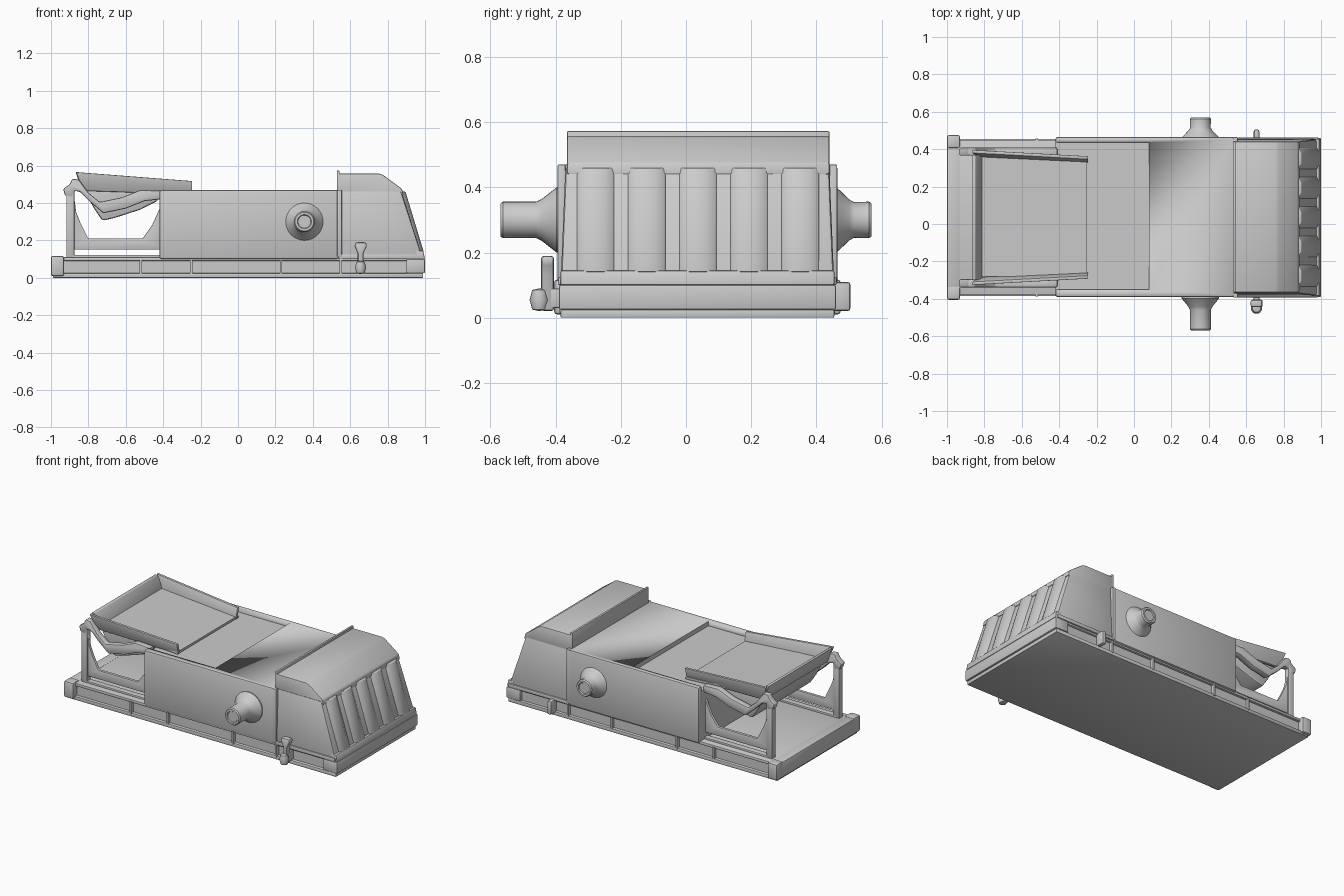
import bpy, bmesh, math
from mathutils import Matrix

MID = 0.035  # the body's own mirror plane in y


def finish(name, bm, bevel=0.0, segs=2):
    bmesh.ops.recalc_face_normals(bm, faces=bm.faces)
    me = bpy.data.meshes.new(name)
    bm.to_mesh(me)
    bm.free()
    ob = bpy.data.objects.new(name, me)
    bpy.context.collection.objects.link(ob)
    bpy.ops.object.select_all(action='DESELECT')
    bpy.context.view_layer.objects.active = ob
    ob.select_set(True)
    if bevel:
        mod = ob.modifiers.new("bevel", 'BEVEL')
        mod.width, mod.segments, mod.limit_method = bevel, segs, 'ANGLE'
        bpy.ops.object.modifier_apply(modifier=mod.name)
    bpy.ops.object.shade_smooth_by_angle(angle=math.radians(35))
    return ob


def loft(name, a, b, bevel=0.0):
    """Closed solid between two matching rings of points."""
    bm = bmesh.new()
    va = [bm.verts.new(p) for p in a]
    vb = [bm.verts.new(p) for p in b]
    n = len(va)
    for i in range(n):
        j = (i + 1) % n
        bm.faces.new((va[i], va[j], vb[j], vb[i]))
    bm.faces.new(va[::-1])
    bm.faces.new(vb)
    return finish(name, bm, bevel)


def prism(name, pts, y0, y1, bevel=0.0):
    """Side profile (x, z) extruded across y."""
    return loft(name, [(x, y0, z) for x, z in pts], [(x, y1, z) for x, z in pts], bevel)


def box(name, x0, x1, y0, y1, z0, z1, bevel=0.0):
    return prism(name, [(x0, z0), (x1, z0), (x1, z1), (x0, z1)], y0, y1, bevel)


def lathe(name, prof, loc, rot, steps=32):
    """Spin (radius, height) around z, then rotate and place."""
    bm = bmesh.new()
    vs = [bm.verts.new((r, 0, h)) for r, h in prof]
    es = [bm.edges.new(p) for p in zip(vs, vs[1:])]
    bmesh.ops.spin(bm, geom=vs + es, axis=(0, 0, 1), cent=(0, 0, 0),
                   angle=math.tau, steps=steps, use_duplicate=False)
    bmesh.ops.remove_doubles(bm, verts=bm.verts, dist=1e-4)
    bmesh.ops.transform(bm, matrix=Matrix.Translation(loc) @ rot, verts=bm.verts)
    return finish(name, bm)


# Base: bottom plate, core and top flange leave a channel along each side
box("base_bottom_plate", -0.99, 0.99, -0.385, 0.455, 0.0, 0.025, 0.004)
box("base_core", -0.98, 0.98, -0.365, 0.435, 0.015, 0.10)
box("base_top_flange", -0.99, 0.99, -0.38, 0.45, 0.09, 0.11, 0.005)
box("base_front_bumper", 0.90, 1.0, -0.39, 0.46, 0.025, 0.10, 0.006)
box("base_rear_bumper", -1.0, -0.93, -0.37, 0.44, 0.01, 0.113, 0.008)
for s in (-1, 1):
    y = MID + s * 0.405
    for x in (-0.52, -0.25, 0.23, 0.55):
        box("base_gusset", x - 0.006, x + 0.006, y - 0.018, y + 0.018, 0.015, 0.10)
    box("rear_corner_lug", -1.0, -0.93, y - 0.035, y + 0.035, 0.01, 0.117, 0.01)

# Main body with a recessed rear deck
body = box("main_body", -0.42, 0.54, -0.39, 0.465, 0.10, 0.47, 0.012)
cutter = box("recess_cutter", -0.5, 0.08, -0.35, 0.435, 0.44, 0.6)
mod = body.modifiers.new("recess", 'BOOLEAN')
mod.object, mod.operation, mod.solver = cutter, 'DIFFERENCE', 'EXACT'
bpy.context.view_layer.objects.active = body
bpy.ops.object.modifier_apply(modifier=mod.name)
bpy.data.objects.remove(cutter)

# Hood: lower part with sloped grille face, narrower cap and rear lip
low = [(0.53, 0.10), (0.99, 0.10), (0.872, 0.465), (0.53, 0.465)]
ring = lambda s: [(x, MID + s * (0.42 - 0.015 * (z > 0.3)), z) for x, z in low]
loft("hood_lower", ring(-1), ring(1), 0.012)
prism("hood_cap", [(0.53, 0.44), (0.885, 0.44), (0.877, 0.475), (0.775, 0.55), (0.755, 0.557),
                   (0.53, 0.557)], -0.365, 0.44, 0.006)
box("hood_rear_lip", 0.528, 0.543, -0.365, 0.44, 0.46, 0.573, 0.004)
for s in (-1, 1):
    y = MID + s * 0.417
    box("hood_seam_strip", 0.53, 0.555, y - 0.012, y + 0.012, 0.11, 0.47, 0.004)
    box("hood_sill", 0.54, 0.985, y - 0.01, y + 0.01, 0.10, 0.125, 0.004)

# Vertical louvres on the sloped face
def face_x(z):
    return 0.99 - (z - 0.10) * 0.118 / 0.365

for i in range(5):
    y = -0.335 + i * 0.157
    section = [(y, -0.01), (y, 0.003), (y + 0.03, 0.022), (y + 0.085, 0.022),
               (y + 0.115, 0.003), (y + 0.115, -0.01)]
    loft("grille_louvre",
         [(face_x(0.14) + d * 0.7, v, 0.14) for v, d in section],
         [(face_x(0.46) + d, v, 0.46) for v, d in section], 0.004)
prism("grille_bottom_bar", [(0.96, 0.10), (1.0, 0.10), (0.99, 0.145), (0.95, 0.145)],
      -0.385, 0.455, 0.005)

# Side pipes with flared roots
pipe = [(0.0, 0.0), (0.1, 0.0), (0.1, 0.012), (0.086, 0.03), (0.064, 0.058), (0.056, 0.075)]
for s, root, end in ((-1, -0.385, 0.185), (1, 0.455, 0.115)):
    tip = [(0.056, end - 0.008), (0.05, end), (0.038, end), (0.034, end - 0.006), (0, end - 0.006)]
    prof = pipe + tip if s < 0 else [(r * 0.98, h * 0.8) for r, h in pipe] + tip
    lathe("side_pipe", prof, (0.355, root, 0.30), Matrix.Rotation(-s * math.pi / 2, 4, 'X'))

# Latches low on each side of the hood
prism("latch_stem", [(0.64, 0.02), (0.67, 0.02), (0.67, 0.13), (0.69, 0.17), (0.685, 0.19),
                     (0.63, 0.19), (0.622, 0.17), (0.64, 0.13)], -0.445, -0.405, 0.01)
lathe("latch_knob", [(0, -0.035), (0.022, -0.03), (0.03, 0), (0.022, 0.03), (0, 0.035)],
      (0.655, -0.45, 0.055), Matrix.Identity(4), 16)
box("latch_bracket", 0.64, 0.67, -0.43, -0.37, 0.03, 0.09, 0.006)
box("far_latch", 0.64, 0.67, 0.44, 0.505, 0.02, 0.11, 0.01)

# Tilted feed tray: floor, two side walls and back wall
floor = [(-0.835, 0.475), (-0.25, 0.445), (-0.25, 0.46), (-0.835, 0.49)]
prism("tray_floor", floor, -0.28, 0.36)
wall = [(-0.865, 0.565), (-0.83, 0.465), (-0.245, 0.445), (-0.245, 0.517)]
for s in (-1, 1):
    def side(pts):
        # walls lean outward and the tray narrows toward the deck
        return lambda d: [(x, MID + s * (0.315 + 0.25 * (z - 0.45) - 0.035 * (x + 0.86) + d), z)
                          for x, z in pts]
    f = side(wall)
    loft("tray_side_wall", f(0), f(0.018), 0.004)
back = [(-0.868, 0.565), (-0.848, 0.565), (-0.805, 0.475), (-0.835, 0.465)]
prism("tray_back_wall", back, MID - 0.335, MID + 0.335, 0.004)

# Hopper wedge below the tray
wedge = [(-0.825, 0.475), (-0.775, 0.38), (-0.725, 0.305), (-0.66, 0.32), (-0.52, 0.365),
         (-0.43, 0.41), (-0.42, 0.46)]
prism("hopper_wedge", wedge, MID - 0.31, MID + 0.31, 0.012)

# Side frames, posts and arms that carry the tray
frame = [(-0.915, 0.15), (-0.915, 0.46), (-0.88, 0.46), (-0.865, 0.35), (-0.845, 0.30),
         (-0.80, 0.21), (-0.51, 0.21), (-0.46, 0.28), (-0.41, 0.39), (-0.41, 0.15)]
arm = [(-0.925, 0.44), (-0.935, 0.475), (-0.90, 0.50), (-0.885, 0.53), (-0.85, 0.525),
       (-0.80, 0.455), (-0.74, 0.405), (-0.62, 0.43), (-0.52, 0.47), (-0.41, 0.465), (-0.41, 0.42),
       (-0.50, 0.41), (-0.60, 0.37), (-0.72, 0.345), (-0.79, 0.405), (-0.845, 0.46),
       (-0.875, 0.465), (-0.885, 0.43)]
for s in (-1, 1):
    y = MID + s * 0.352
    prism("side_frame", frame, y - 0.01, y + 0.01, 0.004)
    box("frame_post", -0.918, -0.875, y - 0.02, y + 0.02, 0.10, 0.47, 0.006)
    box("frame_foot_rail", -0.90, -0.41, y - 0.02, y + 0.02, 0.105, 0.122, 0.004)
    prism("tray_arm", arm, y - 0.022, y + 0.022, 0.008)
